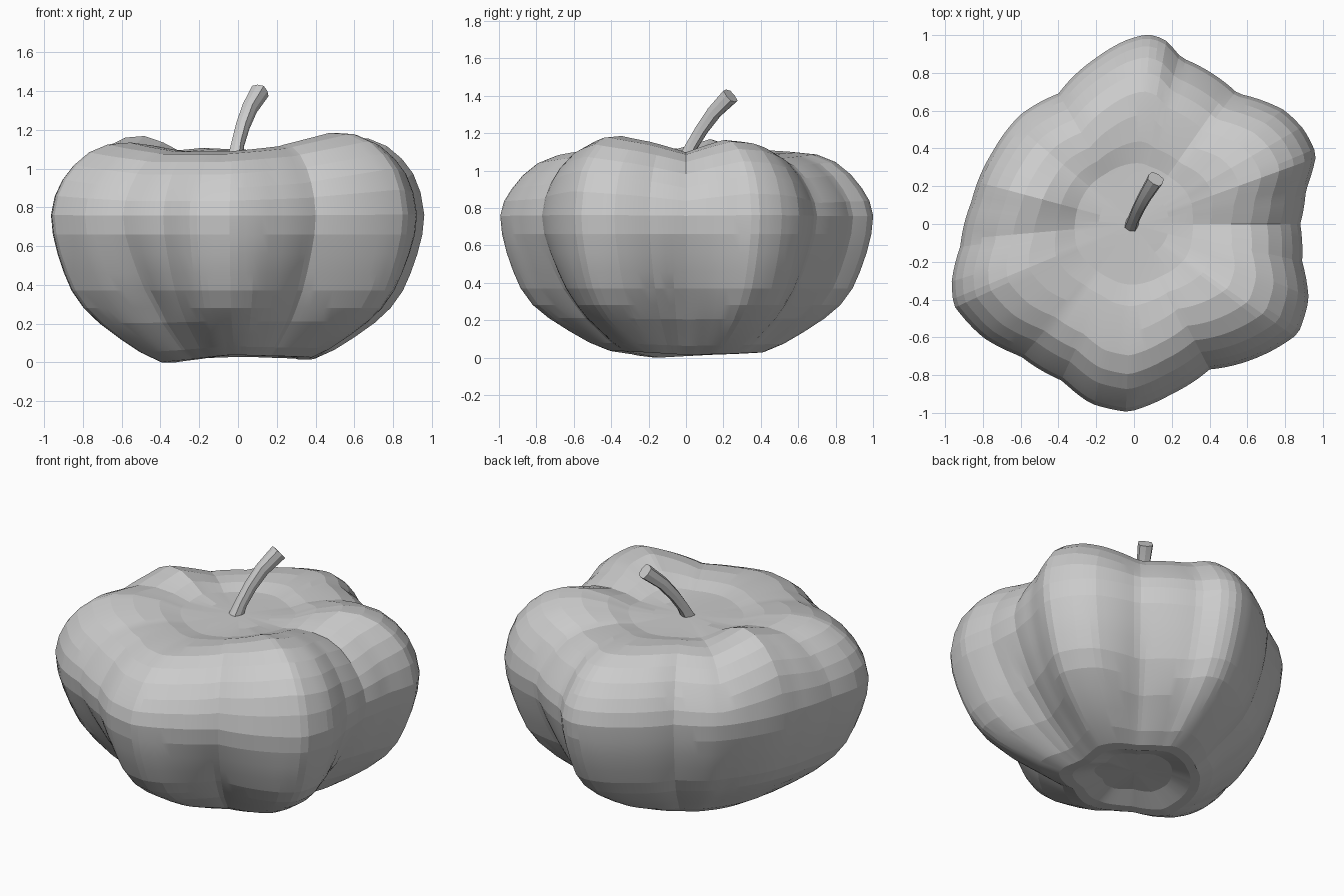
import bpy, bmesh, math
from mathutils import Vector

cube = bpy.data.objects.get("Cube")
if cube:
    bpy.data.objects.remove(cube)

grey = bpy.data.materials.new("plain grey")
grey.use_nodes = True
GREY = (0.6, 0.6, 0.6, 1)
grey.diffuse_color = GREY
grey.node_tree.nodes["Principled BSDF"].inputs["Base Color"].default_value = GREY


def interp(table, t):
    """Piecewise linear lookup in a sorted (key, value) table."""
    for (a, u), (b, v) in zip(table, table[1:]):
        if t <= b:
            return u + (v - u) * (t - a) / (b - a)
    return table[-1][1]


def periodic(table, deg):
    wrapped = [(a + s, v) for s in (-360, 0, 360) for a, v in table]
    return interp(wrapped, deg)


def finish(bm, name, angle):
    bmesh.ops.recalc_face_normals(bm, faces=bm.faces)
    mesh = bpy.data.meshes.new(name)
    bm.to_mesh(mesh)
    bm.free()
    mesh.materials.append(grey)
    obj = bpy.data.objects.new(name, mesh)
    bpy.context.collection.objects.link(obj)
    bpy.ops.object.select_all(action='DESELECT')
    bpy.context.view_layer.objects.active = obj
    obj.select_set(True)
    bpy.ops.object.shade_smooth_by_angle(angle=math.radians(angle))
    return obj


def loft(bm, rings):
    """Skin closed rings of points and cap both ends."""
    loops = [[bm.verts.new(p) for p in ring] for ring in rings]
    n = len(loops[0])
    for a, b in zip(loops, loops[1:]):
        for i in range(n):
            j = (i + 1) % n
            bm.faces.new((a[i], a[j], b[j], b[i]))
    bm.faces.new(loops[0])
    bm.faces.new(loops[-1])


# Plan outline of the uneven lobes
plan = [(-.03, -.995), (.2, -.9), (.4, -.77), (.75, -.66), (.87, -.58), (.925, -.4),
        (.89, -.2), (.88, 0), (.91, .18), (.965, .37), (.9, .5), (.8, .6), (.55, .69),
        (.25, .88), (.16, .98), (.07, 1.005), (-.05, .97), (-.2, .88), (-.4, .69), (-.6, .58),
        (-.75, .38), (-.86, .12), (-.92, -.12), (-.965, -.3), (-.955, -.43), (-.8, -.6),
        (-.6, -.7), (-.38, -.83), (-.23, -.95)]
outline = sorted((math.degrees(math.atan2(y, x)), math.hypot(x, y)) for x, y in plan)

# Crown height change, underside scoop and base lift by direction
crown = [(-175, -.02), (-157, 0), (-128, -.05), (-95, -.05), (-65, -.02), (-36, .055),
         (-20, .02), (0, -.04), (20, .03), (30, .02), (55, -.06), (86, -.04), (112, -.03),
         (140, -.05), (165, .035)]
scoop = [(-157, 0), (-128, .1), (-100, 0), (-85, 0), (-65, .07), (-40, 0),
         (-30, 0), (-5, .08), (22, 0), (35, 0), (55, .06), (80, 0), (112, 0),
         (145, .03), (175, 0)]
lift = [(-157, 0), (-95, .04), (-34, .03), (0, .015), (86, .03), (160, .015)]

# Side profile, from the dished top over the shoulder to the shallow base
profile = [(.04, 1.085), (.2, 1.08), (.34, 1.09), (.45, 1.125), (.58, 1.145), (.7, 1.135),
           (.8, 1.095), (.88, 1.03), (.94, .955), (.98, .87), (1, .77), (.99, .67),
           (.965, .57), (.93, .47), (.89, .38), (.825, .29), (.74, .21), (.63, .13),
           (.53, .06), (.43, .01), (.36, .01), (.24, .06), (.06, .075)]

SIDES = 144
rings = []
for f, z in profile:
    ring = []
    shape = min(1, max(0, (f - .25) / .35))
    for i in range(SIDES):
        deg = -180 + 360 * i / SIDES
        r = f * (.93 + (periodic(outline, deg) - .93) * shape)
        if z > .76:
            dz = periodic(crown, deg) * shape * min(1, (z - .76) / .2)
        else:
            r -= periodic(scoop, deg) * max(0, 1 - abs(z - .3) / .4)
            dz = periodic(lift, deg) * max(0, 1 - z / .3) * min(1, f / .36)
        t = math.radians(deg)
        ring.append((r * math.cos(t), r * math.sin(t), z - .01 + dz))
    rings.append(ring)
bm = bmesh.new()
loft(bm, rings)
finish(bm, "pumpkin_body", 8)

# Curved stem that leans back and widens to a cut tip
path = [Vector(p) for p in ((-.015, -.01, 1.05), (0, .03, 1.13), (.025, .085, 1.22),
                            (.06, .15, 1.31), (.115, .238, 1.4))]
widths = (.042, .036, .038, .042, .05)
stem = []
for k, (c, w) in enumerate(zip(path, widths)):
    d = path[min(k + 1, len(path) - 1)] - path[max(k - 1, 0)]
    turn = d.to_track_quat('Z', 'Y')
    ring = []
    for i in range(8):
        a = math.tau * i / 8
        r = w * (1 if i % 2 else .87)
        ring.append(c + turn @ Vector((r * math.cos(a), r * math.sin(a), 0)))
    stem.append(ring)
bm = bmesh.new()
loft(bm, stem)
finish(bm, "stem", 25)
